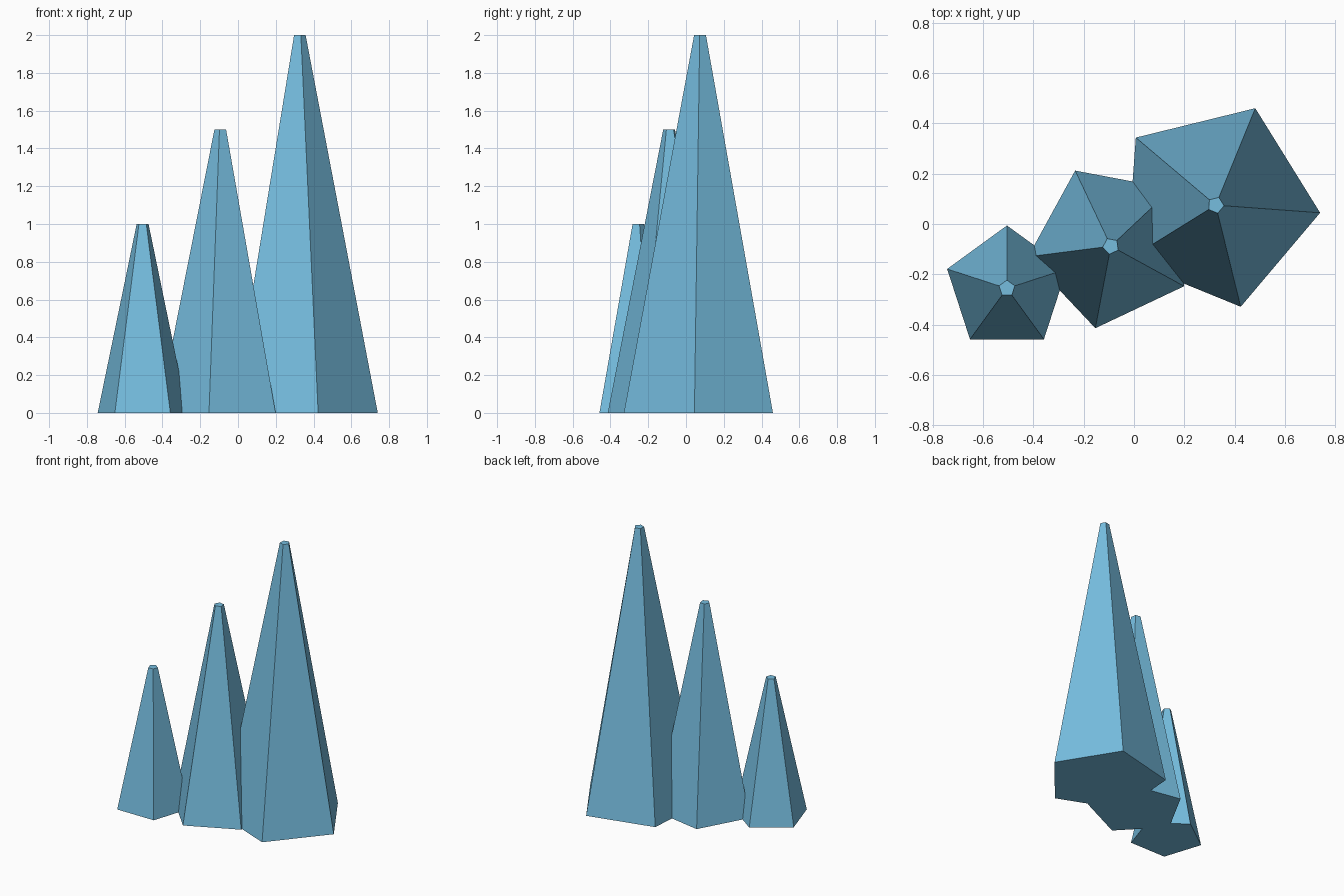
import bpy
import bmesh
from math import cos, sin, radians, tau

cube = bpy.data.objects.get("Cube")
if cube:
    bpy.data.objects.remove(cube)

# Single pale blue crystal colour
blue = bpy.data.materials.new("crystal_blue")
blue.use_nodes = True
colour = (0.18, 0.51, 0.74, 1)
blue.diffuse_color = colour
blue.node_tree.nodes["Principled BSDF"].inputs["Base Color"].default_value = colour

SIDES = 5
TIP_RADIUS = 0.033


def ring(bm, radius, z, turn):
    """Pentagon of vertices, first corner at the given angle."""
    angles = [radians(turn) + tau * i / SIDES for i in range(SIDES)]
    return [bm.verts.new((radius * cos(a), radius * sin(a), z)) for a in angles]


def crystal(name, x, y, radius, height, turn):
    """Tapered five-sided spike with a tiny flat tip."""
    bm = bmesh.new()
    base = ring(bm, radius, 0, turn)
    tip = ring(bm, TIP_RADIUS, height, turn)
    bm.faces.new(base[::-1])
    bm.faces.new(tip)
    for i in range(SIDES):
        j = (i + 1) % SIDES
        bm.faces.new((base[i], base[j], tip[j], tip[i]))
    mesh = bpy.data.meshes.new(name)
    bm.to_mesh(mesh)
    bm.free()
    mesh.materials.append(blue)
    obj = bpy.data.objects.new(name, mesh)
    obj.location = (x, y, 0)
    bpy.context.collection.objects.link(obj)


# Cluster of three crystals, short to tall
crystal("small_crystal", -0.505, -0.256, 0.25, 1.0, 90)
crystal("medium_crystal", -0.092, -0.088, 0.332, 1.5, 115.3)
crystal("large_crystal", 0.325, 0.075, 0.416, 2.0, 67.8)
